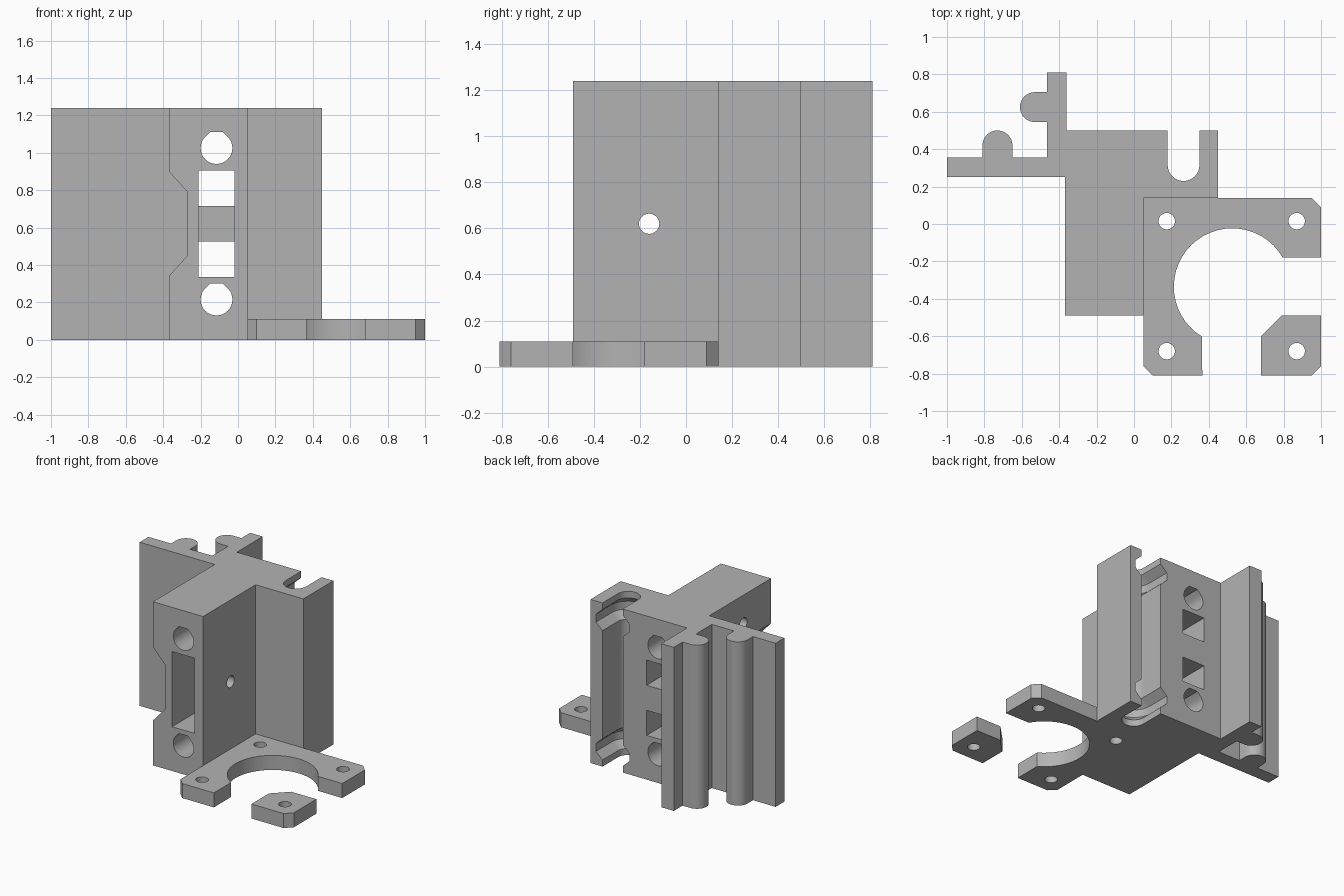
import bpy, bmesh, math

cube = bpy.data.objects.get("Cube")
if cube:
    bpy.data.objects.remove(cube, do_unlink=True)

GREY = (0.45, 0.45, 0.45, 1)
grey = bpy.data.materials.new("plain grey")
grey.use_nodes = True
grey.diffuse_color = GREY
grey.node_tree.nodes["Principled BSDF"].inputs["Base Color"].default_value = GREY

HEIGHT = 1.24
MID = HEIGHT / 2


def arc(cx, cy, r, start, end, n=16):
    angles = [math.radians(start + (end - start) * i / n) for i in range(n + 1)]
    return [(cx + r * math.cos(a), cy + r * math.sin(a)) for a in angles]


def circle(cx, cy, r, n=24):
    return arc(cx, cy, r, 0, 360, n)[:-1]


def rect(u0, u1, v0, v1):
    return [(u0, v0), (u1, v0), (u1, v1), (u0, v1)]


def loft(name, layers, axis="z"):
    """Solid through equal profiles, each given as (offset along axis, points)."""
    place = {"x": lambda u, v, w: (w, u, v),
             "y": lambda u, v, w: (u, w, v),
             "z": lambda u, v, w: (u, v, w)}[axis]
    bm = bmesh.new()
    rings = [[bm.verts.new(place(u, v, w)) for u, v in pts] for w, pts in layers]
    bm.faces.new(rings[0])
    bm.faces.new(rings[-1])
    for a, b in zip(rings, rings[1:]):
        for i in range(len(a)):
            j = (i + 1) % len(a)
            bm.faces.new((a[i], a[j], b[j], b[i]))
    bmesh.ops.recalc_face_normals(bm, faces=bm.faces)
    mesh = bpy.data.meshes.new(name)
    bm.to_mesh(mesh)
    bm.free()
    mesh.materials.append(grey)
    obj = bpy.data.objects.new(name, mesh)
    bpy.context.collection.objects.link(obj)
    return obj


def prism(name, pts, lo, hi, axis="z"):
    return loft(name, [(lo, pts), (hi, pts)], axis)


def cut(obj, cutter):
    """Subtract the cutter, apply the result and remove the cutter."""
    mod = obj.modifiers.new("cut", "BOOLEAN")
    mod.operation = "DIFFERENCE"
    mod.solver = "EXACT"
    mod.object = cutter
    bpy.context.view_layer.update()
    graph = bpy.context.evaluated_depsgraph_get()
    mesh = bpy.data.meshes.new_from_object(obj.evaluated_get(graph))
    obj.modifiers.clear()
    obj.data = mesh
    bpy.data.objects.remove(cutter, do_unlink=True)


def finish(obj):
    bpy.ops.object.select_all(action="DESELECT")
    obj.select_set(True)
    bpy.context.view_layer.objects.active = obj
    bpy.ops.object.shade_smooth_by_angle(angle=math.radians(30))


# Carriage body with rear slot and ribbed corner plates
outline = [(-.37, -.49), (.05, -.49), (.05, .14), (.45, .14), (.45, .5), (.35, .5)]
outline += arc(.265, .315, .085, 0, -180)
outline += [(.18, .5), (-.36, .5), (-.36, .81), (-.465, .81), (-.465, .705)]
outline += arc(-.53, .625, .08, 90, 270)
outline += [(-.465, .545), (-.465, .355), (-.65, .355)]
outline += arc(-.73, .42, .08, 0, 180)
outline += [(-.81, .355), (-1, .355), (-1, .25), (-.37, .25)]
body = prism("carriage_body", outline, 0, HEIGHT)

# Front window, with a bridge left between two rear openings
cut(body, prism("window_cutter", rect(-.21, -.02, .335, .905), -.6, 0, "y"))
for z in (.335, .715):
    cut(body, prism("opening_cutter", rect(-.21, -.02, z, z + .19), -.1, .6, "y"))

# Flat-topped rod holes, and small side holes into them
for z in (.215, 1.025):
    r = .085
    flat = r * math.tan(math.pi / 8)
    drop = arc(-.115, z, r, 135, 405, 24) + [(-.115 + flat, z + r), (-.115 - flat, z + r)]
    cut(body, prism("rod_cutter", drop, -.6, .6, "y"))
    cut(body, prism("side_hole_cutter", circle(-.16, z, .044), -.5, -.115, "x"))
cut(body, prism("cross_hole_cutter", circle(-.16, MID, .044), -.5, .2, "x"))

# Tapered side channel
channel = [(-.5, .34), (-.37, .34), (-.27, .45), (-.27, .79), (-.37, .9), (-.5, .9)]
cut(body, prism("channel_cutter", channel, -.6, .25, "y"))


# Bevelled tie grooves around the rear slot
def slot(r):
    return [(.265 + r, .6)] + arc(.265, .315, r, 0, -180) + [(.265 - r, .6)]


for z in (.13, HEIGHT - .13):
    layers = [(z - .085, slot(.08)), (z - .03, slot(.14)),
              (z + .03, slot(.14)), (z + .085, slot(.08))]
    cut(body, loft("groove_cutter", layers))
finish(body)

# Motor base plate with a round opening and a separate corner pad
plate = [(.05, .14), (.05, -.76), (.1, -.81), (.365, -.81)]
plate += arc(.525, -.335, .312, 239, 30, 28)
plate += [(1, -.18), (1, .09), (.95, .14)]
pad = [(.68, -.81), (.95, -.81), (1, -.76), (1, -.49), (.79, -.49), (.68, -.6)]
base = prism("motor_plate", plate, 0, .11)
corner = prism("corner_pad", pad, 0, .11)
for obj, x, y in ((base, .175, .015), (base, .87, .015),
                  (base, .175, -.68), (corner, .87, -.68)):
    cut(obj, prism("screw_hole_cutter", circle(x, y, .044), -.1, .2))
finish(base)
finish(corner)
